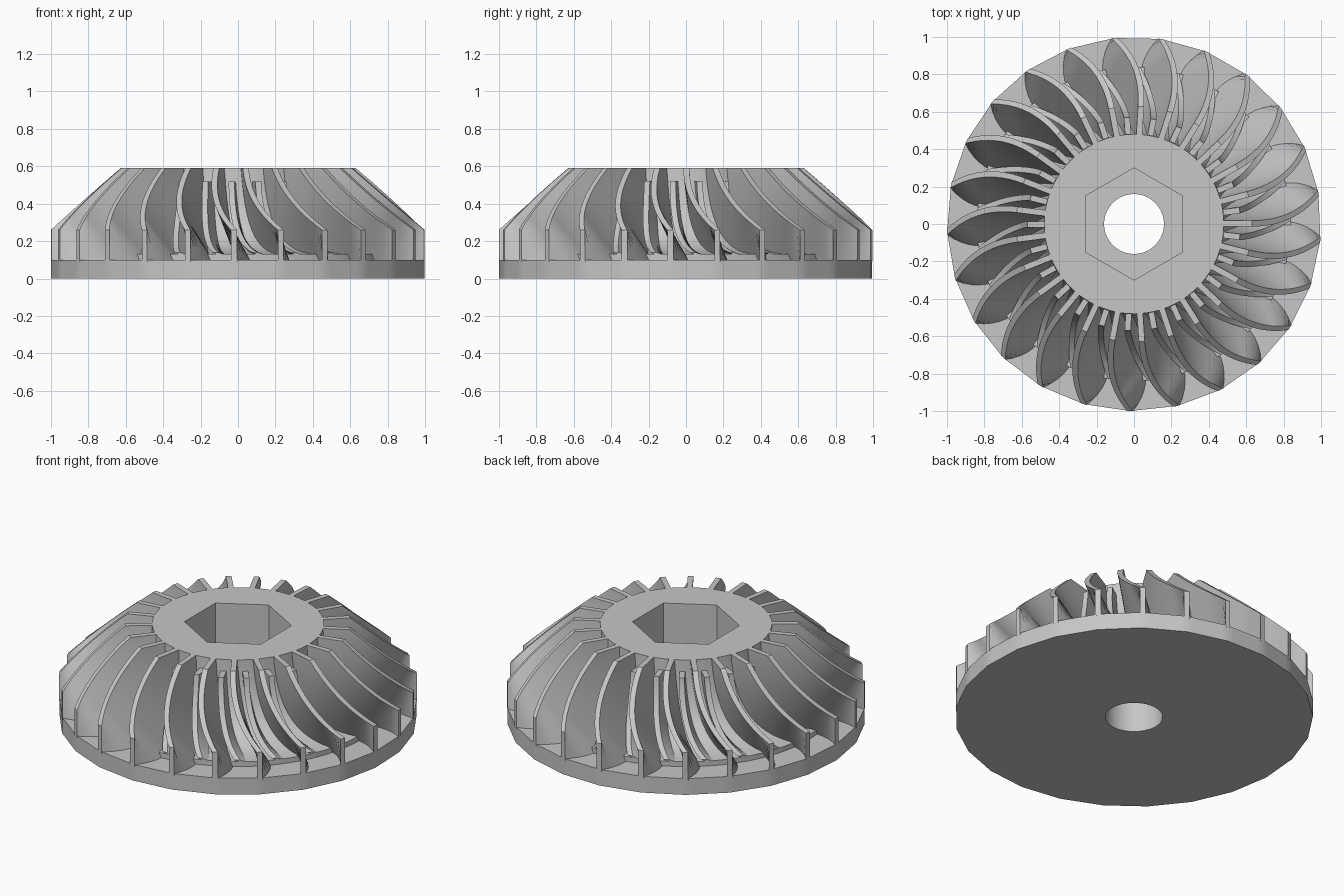
import bpy, bmesh
from math import cos, sin, pi, radians
from mathutils import Vector
from mathutils.geometry import interpolate_bezier

if "Cube" in bpy.data.objects:
    bpy.data.objects.remove(bpy.data.objects["Cube"])

BLADES = 25
STEP = 2 * pi / BLADES
TIP = radians(-91.2)      # angle of the first blade tip
SWEEP = radians(9.4)      # how far the blades curve around the axis
LEAD = radians(7.5)       # how far the blade roots run ahead of the outer edges
SEG = 150

grey = bpy.data.materials.new("metal grey")
grey.use_nodes = True
colour = (0.57, 0.57, 0.57, 1)
grey.diffuse_color = colour
grey.node_tree.nodes["Principled BSDF"].inputs["Base Color"].default_value = colour


def finish(name, bm):
    bmesh.ops.recalc_face_normals(bm, faces=bm.faces)
    mesh = bpy.data.meshes.new(name)
    bm.to_mesh(mesh)
    bm.free()
    mesh.materials.append(grey)
    ob = bpy.data.objects.new(name, mesh)
    bpy.context.collection.objects.link(ob)
    bpy.ops.object.select_all(action="DESELECT")
    ob.select_set(True)
    bpy.context.view_layer.objects.active = ob
    bpy.ops.object.shade_smooth_by_angle(angle=radians(25))


def curve(a, b, c, d, n):
    pts = [Vector((r, 0, z)) for r, z in (a, b, c, d)]
    return [(p.x, p.z) for p in interpolate_bezier(*pts, n)]


def ring(bm, r, z, sides=0, start=-pi / 2):
    """Ring of points on a circle, or on a polygon with the given corner radius."""
    verts = []
    for i in range(SEG):
        a = 2 * pi * i / SEG
        rad = r
        if sides:
            half = pi / sides
            rad = r * cos(half) / cos(a % (2 * half) - half)
        verts.append(bm.verts.new((rad * cos(a + start), rad * sin(a + start), z)))
    return verts


def turned(name, rings):
    """Closed solid of revolution through a loop of rings."""
    bm = bmesh.new()
    loops = [ring(bm, *spec) for spec in rings]
    for k, low in enumerate(loops):
        high = loops[(k + 1) % len(loops)]
        for i in range(SEG):
            j = (i + 1) % SEG
            bm.faces.new((low[i], low[j], high[j], high[i]))
    finish(name, bm)


def blade_set(name, hub, shroud, phase, half, knee):
    """Curved vanes from the hub line to the outer line; the root leads up to the knee."""
    bm = bmesh.new()
    last = len(hub) - 1
    for k in range(BLADES):
        rows = []
        for i in range(last + 1):
            t = i / last
            angle = phase + k * STEP - SWEEP * (1 - t ** 2)
            lead = LEAD * (t / knee if t <= knee else 1 - ((t - knee) / (1 - knee)) ** 2)
            row = []
            for (r, z), side, shift in ((hub[i], -1, lead), (shroud[i], -1, 0),
                                        (shroud[i], 1, 0), (hub[i], 1, lead)):
                a = angle + shift + side * half / r
                row.append(bm.verts.new((r * cos(a), r * sin(a), z)))
            rows.append(row)
        for p, q in zip(rows, rows[1:]):
            for i in range(4):
                j = (i + 1) % 4
                bm.faces.new((p[i], p[j], q[j], q[i]))
        bm.faces.new(rows[0])
        bm.faces.new(rows[-1])
    finish(name, bm)


# Faceted back plate with a round bore
turned("back_plate", [(1, 0, BLADES, TIP), (1, 0.1, BLADES, TIP), (0.16, 0.1), (0.16, 0)])

# Flared hub with a hexagonal socket above the bore
flare = curve((0.48, 0.59), (0.48, 0.27), (0.6, 0.13), (0.84, 0.13), 14)
turned("hub", flare + [(0.84, 0.1), (0.16, 0.1), (0.16, 0.2), (0.3, 0.2, 6), (0.3, 0.59, 6)])

# Full-height blades
N = 31
root = curve((0.46, 0.59), (0.46, 0.25), (0.6, 0.09), (1, 0.09), N)
edge = curve((0.63, 0.59), (0.755, 0.485), (0.88, 0.37), (1, 0.26), N)
blade_set("main_blades", root, edge, TIP, 0.016, 0.8)

# Shorter blades set midway between the full ones
root = curve((0.46, 0.52), (0.46, 0.24), (0.6, 0.1), (0.84, 0.1), N)
edge = curve((0.57, 0.52), (0.59, 0.36), (0.69, 0.2), (0.84, 0.14), N)
blade_set("splitter_blades", root, edge, TIP + STEP / 2, 0.016, 1)
